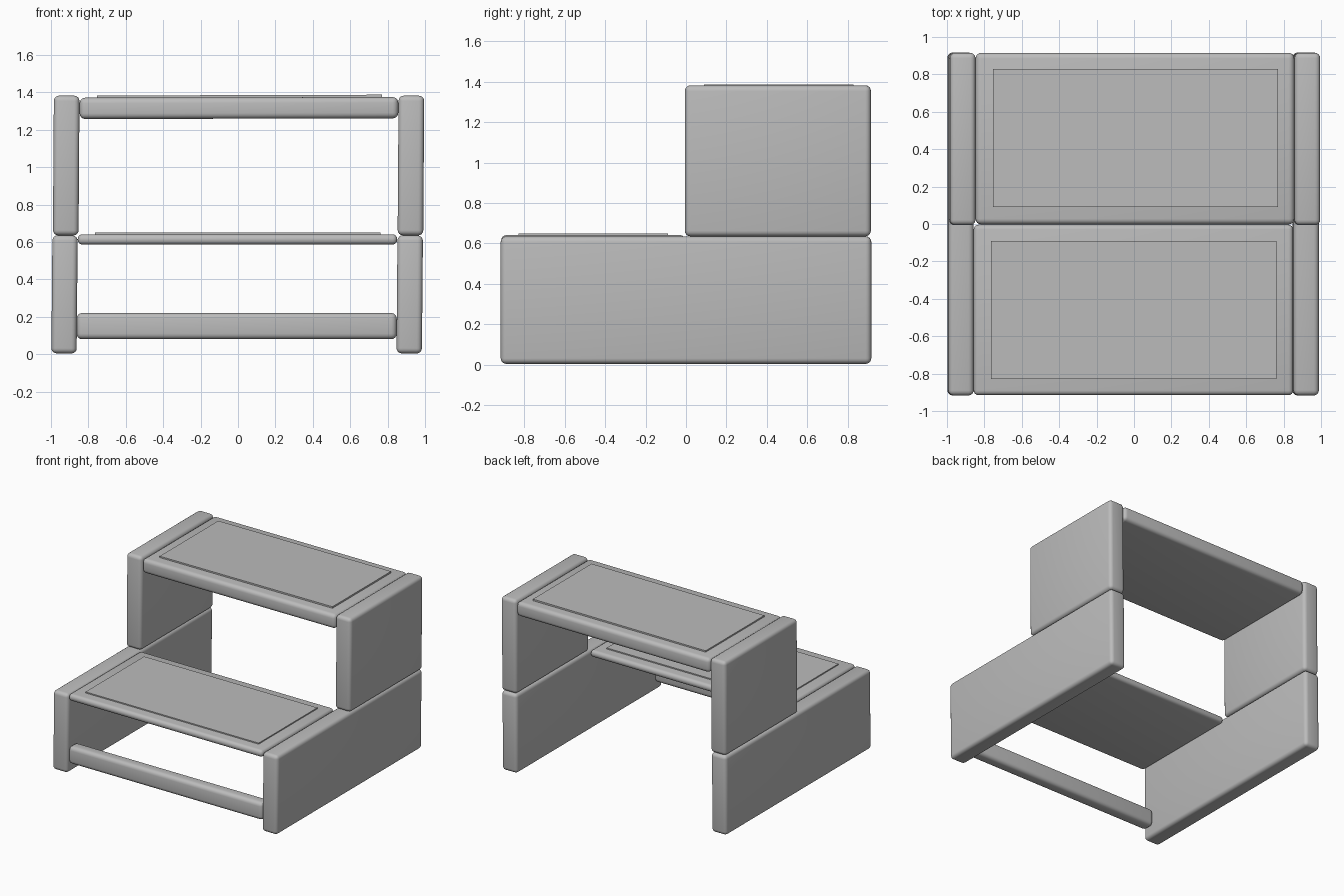
import bpy

if "Cube" in bpy.data.objects:
    bpy.data.objects.remove(bpy.data.objects["Cube"])

grey = bpy.data.materials.new("plain grey")
grey.diffuse_color = (0.5, 0.5, 0.5, 1)
grey.use_nodes = True
grey.node_tree.nodes["Principled BSDF"].inputs["Base Color"].default_value = grey.diffuse_color


def slab(name, x, y, z, radius, tilt=0.0):
    """Rounded box spanning the given ranges, tilted slightly about y."""
    bpy.ops.mesh.primitive_cube_add(
        size=1, location=[(r[0] + r[1]) / 2 for r in (x, y, z)])
    ob = bpy.context.object
    ob.name = name
    ob.scale = [r[1] - r[0] for r in (x, y, z)]
    bpy.ops.object.transform_apply(location=False, rotation=False, scale=True)
    ob.rotation_euler.y = tilt
    ob.data.materials.append(grey)
    if radius:
        bev = ob.modifiers.new("rounding", 'BEVEL')
        bev.width = radius
        bev.segments = 4
        bpy.ops.object.shade_smooth()
    return ob


# Side panels: long lower ones and short upper ones at the back
for side, low_x, high_x in (("left", (-0.995, -0.86), (-0.987, -0.85)),
                            ("right", (0.85, 0.986), (0.856, 0.993))):
    slab(f"{side}_lower_panel", low_x, (-0.917, 0.917), (0.004, 0.635), 0.028, 0.009)
    slab(f"{side}_upper_panel", high_x, (-0.006, 0.915), (0.635, 1.382), 0.028, 0.007)

# Two treads, each with a thin raised pad
slab("lower_tread", (-0.857, 0.851), (-0.915, -0.004), (0.586, 0.641), 0.025)
slab("upper_tread", (-0.847, 0.857), (-0.002, 0.915), (1.259, 1.373), 0.03, -0.002)
slab("lower_pad", (-0.764, 0.762), (-0.828, -0.09), (0.63, 0.65), 0)
slab("upper_pad", (-0.753, 0.769), (0.09, 0.828), (1.365, 1.385), 0, -0.003)

# Front cross bar
slab("front_bar", (-0.863, 0.849), (-0.907, -0.807), (0.08, 0.22), 0.03)
